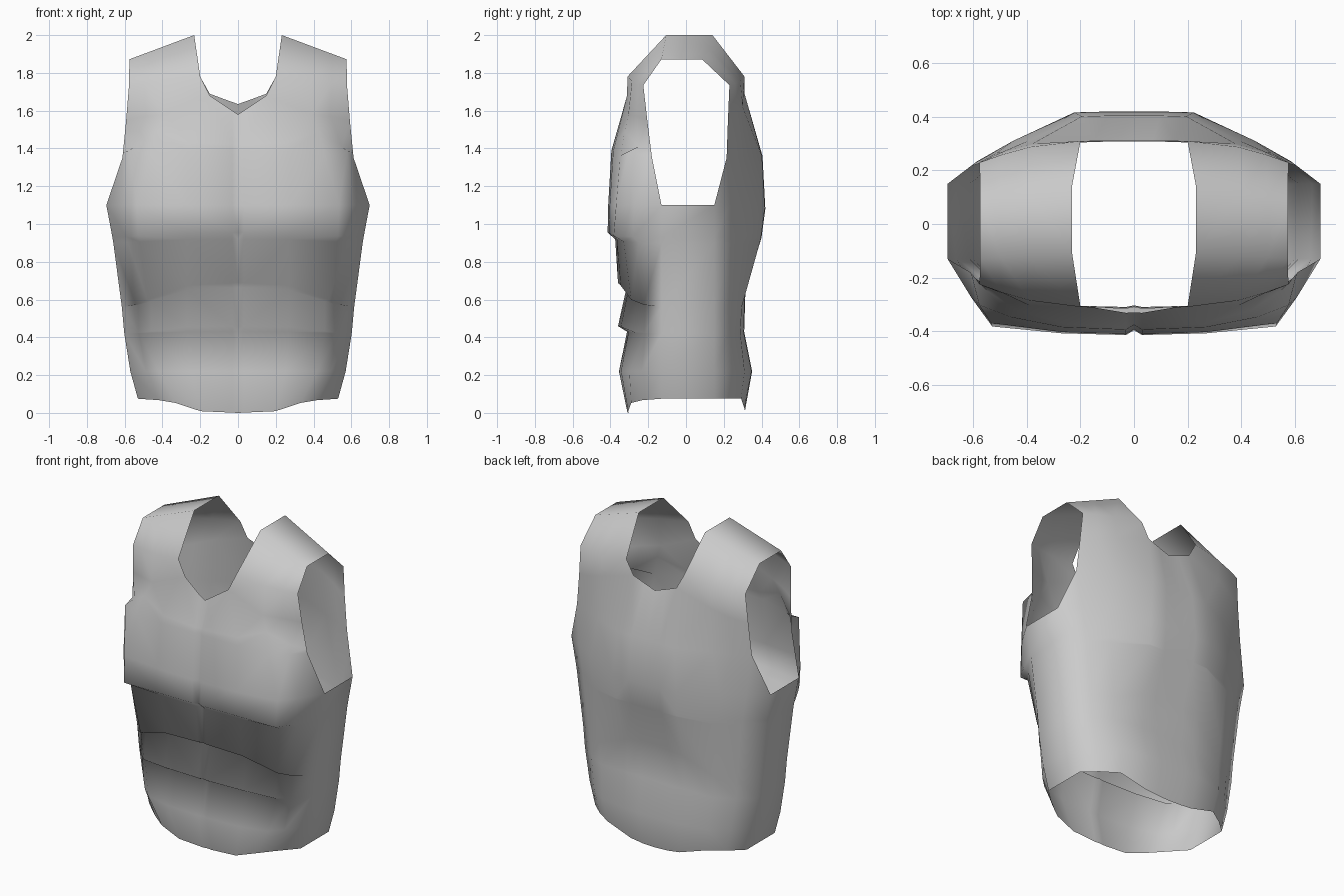
import bpy, bmesh, math
from mathutils import Vector as V

if "Cube" in bpy.data.objects:
    bpy.data.objects.remove(bpy.data.objects["Cube"])

# Torso rows, bottom to chest: front z, side z, back z, half width, front y,
# front-corner x, front-corner y, bevel y, side front y, side back y, back y
ROWS = [
    (.00, .075, .01, .53, -.31, .33, -.29, -.23, -.13, .15, .312),
    (.22, .22, .22, .57, -.355, .42, -.30, -.235, -.13, .15, .35),
    (.43, .42, .43, .602, -.312, .46, -.27, -.215, -.13, .15, .308),
    (.46, .42, .43, .602, -.36, .46, -.285, -.22, -.13, .15, .308),
    (.665, .56, .66, .615, -.315, .46, -.265, -.215, -.13, .15, .315),
    (.69, .56, .66, .615, -.36, .48, -.29, -.225, -.13, .15, .315),
    (.92, .90, .93, .66, -.375, .52, -.33, -.25, -.13, .15, .40),
    (.955, .93, .93, .665, -.415, .53, -.383, -.28, -.13, .15, .40),
    (1.1, 1.1, 1.08, .697, -.412, .535, -.37, -.275, -.13, .15, .42),
    (1.39, 1.35, 1.36, .612, -.395, .46, -.348, -.305, -.18, .215, .405),
]


def torso_row(zf, zs, zb, w, yf, xc, yc, ybev, ys, yt, yb):
    """Front and back point lists of one row, each from the centre outward."""
    mix = lambda a, b, t: a + (b - a) * t
    groove = .018 if zf > .9 else .006
    fz = [mix(zf, zs, t) for t in (0, .02, .12, .7, .9, 1)]
    fx = [0, .03, min(.27, xc * .6), xc, mix(xc, w, .45), w]
    fy = [yf + groove, yf, mix(yf, yc, .2), yc, ybev, ys]
    bz = [mix(zb, zs, t) for t in (0, .05, .2, 1, 1, 1)]
    bx = [w * t for t in (0, .16, .32, .65, .84, 1)]
    corner = min(.31, yb - .02)
    by = [yb, yb, yb - .003, corner, mix(corner, yt, .47), yt]
    return [V(p) for p in zip(fx, fy, fz)], [V(p) for p in zip(bx, by, bz)]


def skin(bm, rows):
    """Quad strip surface through equally long rows of points."""
    grid = [[bm.verts.new(p) for p in r] for r in rows]
    for a, b in zip(grid, grid[1:]):
        for i in range(len(a) - 1):
            bm.faces.new((a[i], a[i + 1], b[i + 1], b[i]))


bm = bmesh.new()
rows = [torso_row(*r) for r in ROWS]
rows[9][0][4] = V((.578, -.303, 1.385))  # outer corner of the chest plate

# closed body below the arm holes
skin(bm, [f + b[::-1] for f, b in rows[:9]])

# chest and upper back panels up to the neckline
neck_f = [V(p) for p in ((0, -.33, 1.58), (.03, -.332, 1.60), (.15, -.312, 1.68),
                         (.39, -.305, 1.58), (.49, -.26, 1.57), (.592, -.205, 1.55))]
neck_b = [V(p) for p in ((0, .31, 1.635), (.07, .31, 1.66), (.15, .31, 1.69),
                         (.38, .30, 1.62), (.49, .27, 1.58), (.592, .222, 1.55))]
# fold where the chest plate stands proud of the shoulder
fold = [a.lerp(b, .15) for a, b in zip(rows[9][0], neck_f)]
fold[3] = V((.43, -.325, 1.49))
fold[4] = V((.55, -.25, 1.41))
skin(bm, [rows[8][0], rows[9][0], fold, neck_f])
skin(bm, [rows[8][1], rows[9][1], neck_b])


# shoulder strap arching from the front neckline to the back one
def strap_row(inner, outer, bulge=0):
    return [V(inner).lerp(V(outer), t) + V((0, bulge * math.sin(math.pi * t), 0))
            for t in (0, .5, .78, 1)]


skin(bm, [neck_f[2:],
          strap_row((.2, -.31, 1.78), (.577, -.226, 1.735), -.018),
          strap_row((.232, -.105, 2.0), (.575, -.13, 1.872)),
          strap_row((.232, .14, 2.0), (.575, .085, 1.872)),
          strap_row((.2, .31, 1.78), (.577, .23, 1.735), .018),
          neck_b[2:]])

# weld, orient, then mirror to the other half
bmesh.ops.remove_doubles(bm, verts=bm.verts, dist=.002)
dup = bmesh.ops.duplicate(bm, geom=bm.verts[:] + bm.edges[:] + bm.faces[:])["geom"]
for v in dup:
    if isinstance(v, bmesh.types.BMVert):
        v.co.x *= -1
bmesh.ops.remove_doubles(bm, verts=bm.verts, dist=.002)
bmesh.ops.recalc_face_normals(bm, faces=bm.faces)
side = max(bm.faces, key=lambda f: f.calc_center_median().x)
if side.normal.x < 0:
    bmesh.ops.reverse_faces(bm, faces=bm.faces)

me = bpy.data.meshes.new("chest_armour")
bm.to_mesh(me)
bm.free()
ob = bpy.data.objects.new("chest_armour", me)
bpy.context.collection.objects.link(ob)
bpy.context.view_layer.objects.active = ob
ob.select_set(True)
bpy.ops.object.shade_smooth_by_angle(angle=math.radians(100))
